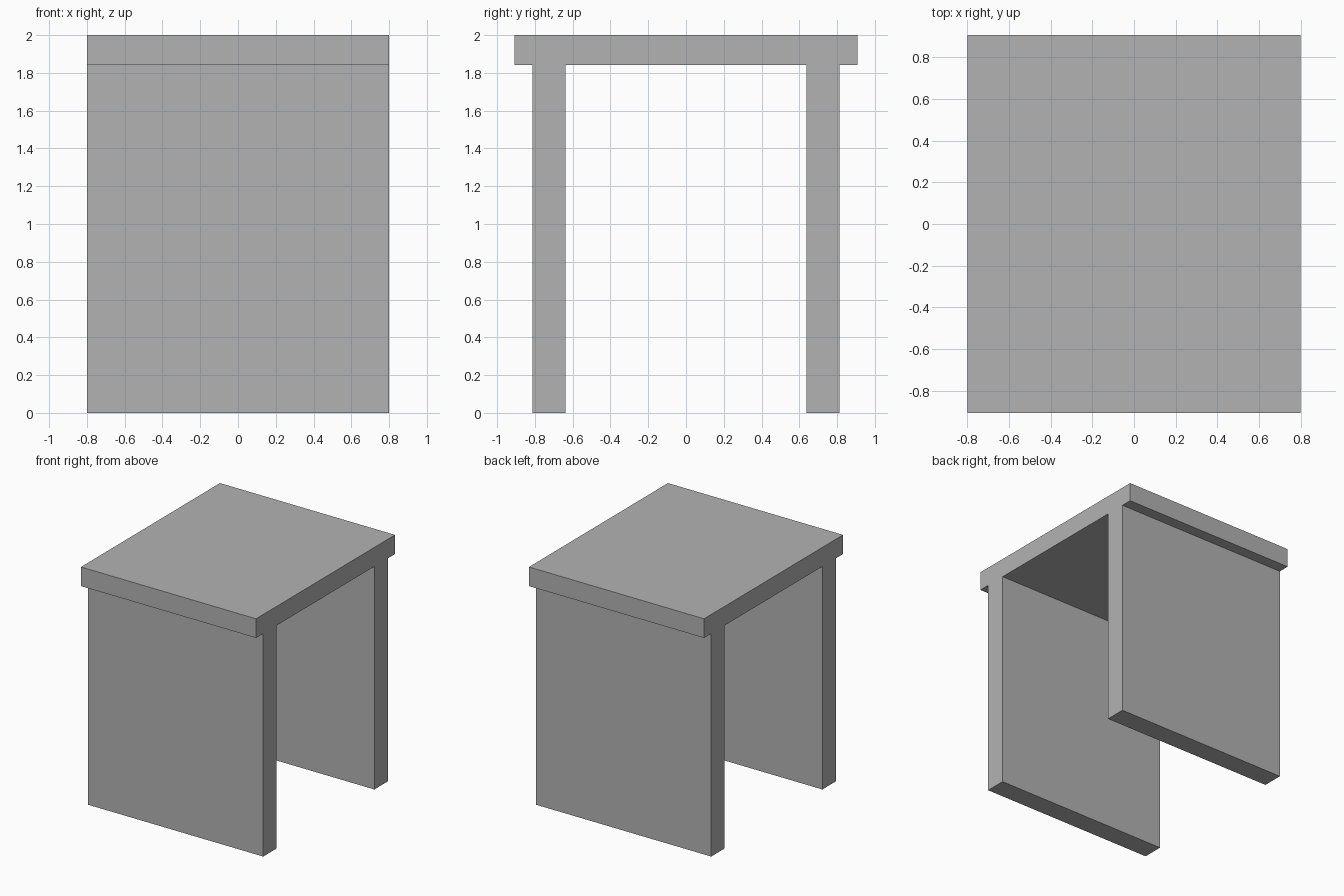
import bpy

cube = bpy.data.objects.get("Cube")
if cube:
    bpy.data.objects.remove(cube, do_unlink=True)

GREY = (0.45, 0.45, 0.45, 1.0)
WIDTH = 1.6
TOP_DEPTH = 1.814
TOP_Z = 2.0
UNDERSIDE_Z = 1.842
LEG_INNER, LEG_OUTER = 0.638, 0.813

# Single plain material
grey = bpy.data.materials.new("plain_grey")
grey.use_nodes = True
grey.diffuse_color = GREY
grey.node_tree.nodes["Principled BSDF"].inputs["Base Color"].default_value = GREY


def slab(name, y_min, y_max, z_min, z_max):
    """Full-width box between the given depth and height limits."""
    bpy.ops.mesh.primitive_cube_add(
        size=1, location=(0, (y_min + y_max) / 2, (z_min + z_max) / 2))
    obj = bpy.context.object
    obj.name = name
    obj.scale = (WIDTH, y_max - y_min, z_max - z_min)
    bpy.ops.object.transform_apply(location=False, rotation=False, scale=True)
    obj.data.materials.append(grey)
    return obj


# Overhanging top board
slab("table_top", -TOP_DEPTH / 2, TOP_DEPTH / 2, UNDERSIDE_Z, TOP_Z)

# Upright panels under the front and back edges
slab("front_panel", -LEG_OUTER, -LEG_INNER, 0, UNDERSIDE_Z)
slab("back_panel", LEG_INNER, LEG_OUTER, 0, UNDERSIDE_Z)
